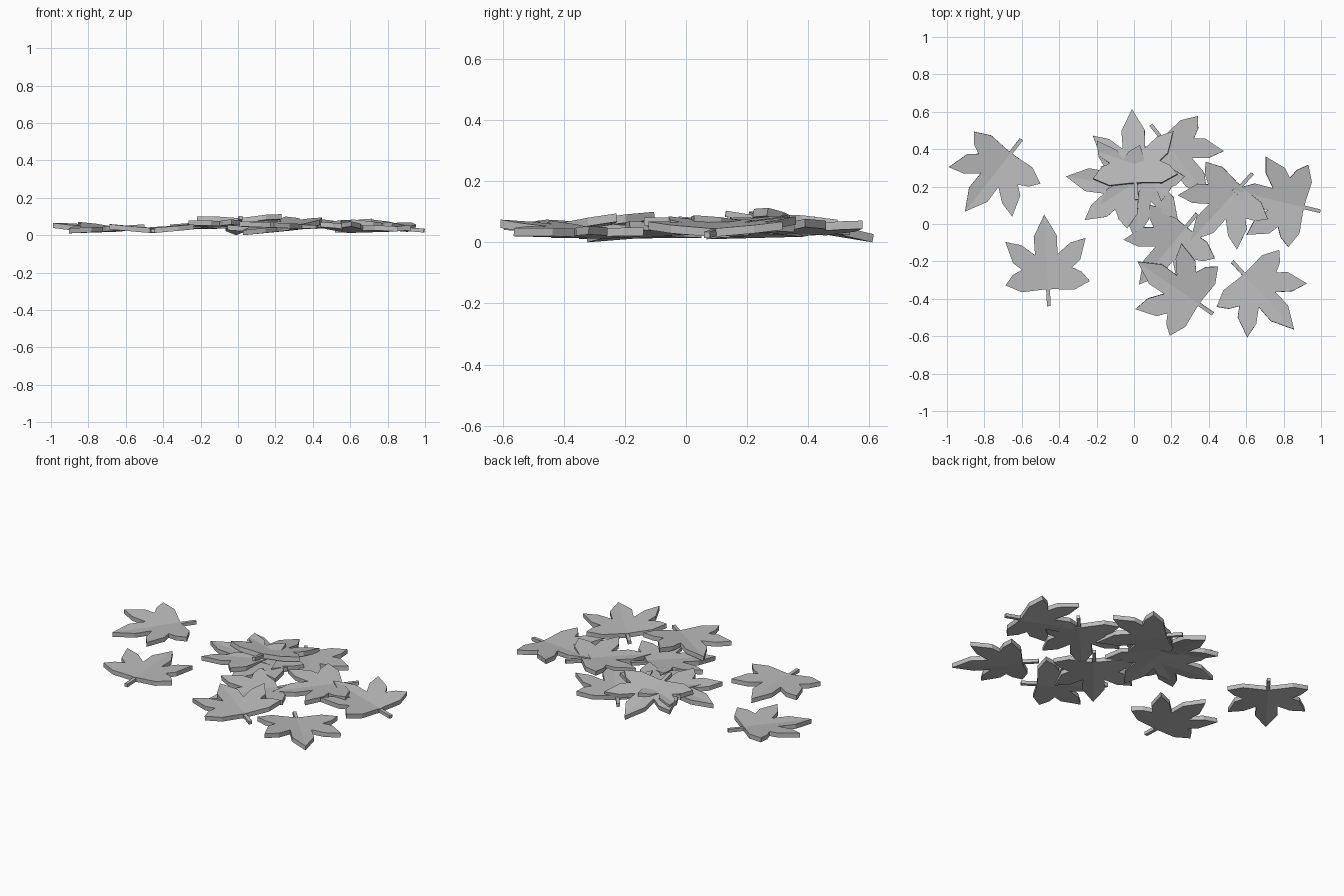
import bpy, bmesh
from mathutils import Matrix, Vector

cube = bpy.data.objects.get("Cube")
if cube:
    bpy.data.objects.remove(cube)

mat = bpy.data.materials.new("leaf_grey")
mat.use_nodes = True
grey = (0.5, 0.5, 0.5, 1)
mat.diffuse_color = grey
mat.node_tree.nodes["Principled BSDF"].inputs["Base Color"].default_value = grey

THICK = 0.027
FOLD = 0.09        # rise of each half away from the midrib
LENGTH = 0.40      # base to tip
STEM = 0.09

# Right half of the five-lobed outline, from base to tip
HALF = [(0, 0), (0.03, 0.0), (0.14, -0.008), (0.226, 0.033), (0.185, 0.085),
        (0.134, 0.112), (0.18, 0.15), (0.215, 0.265), (0.13, 0.243),
        (0.06, 0.186), (0.062, 0.285), (0, LENGTH)]


def leaf_mesh():
    bm = bmesh.new()
    # Two folded halves sharing the midrib
    base, tip = bm.verts.new((0, 0, 0)), bm.verts.new((0, LENGTH, 0))
    for side in (1, -1):
        edge = [bm.verts.new((side * x, y, FOLD * x)) for x, y in HALF[1:-1]]
        loop = [base] + edge + [tip]
        bm.faces.new(loop if side == 1 else loop[::-1])
    # Thickness
    result = bmesh.ops.extrude_face_region(bm, geom=bm.faces[:])
    top = [v for v in result["geom"] if isinstance(v, bmesh.types.BMVert)]
    bmesh.ops.translate(bm, verts=top, vec=(0, 0, THICK))
    # Stem
    box = bmesh.ops.create_cube(bm, size=1)["verts"]
    for v in box:
        v.co = (v.co.x * 0.02, (v.co.y - 0.5) * STEM + 0.01 * (v.co.y + 0.5),
                (v.co.z + 0.5) * 0.02 + 0.004)
    bmesh.ops.recalc_face_normals(bm, faces=bm.faces[:])
    mesh = bpy.data.meshes.new("leaf")
    bm.to_mesh(mesh)
    bm.free()
    mesh.materials.append(mat)
    return mesh


# Tip, stem end, sideways slope
LEAVES = {
    "front_left_leaf": ((-0.48, 0.05, 0.015), (-0.455, -0.44, 0.01), 0),
    "back_left_leaf": ((-0.904, 0.067, 0.01), (-0.605, 0.45, 0.02), 0.03),
    "top_leaf": ((-0.01, 0.61, 0.0), (0.015, 0.125, 0.08), 0.03),
    "middle_left_leaf": ((-0.364, 0.254, 0.03), (0.123, 0.18, 0.04), 0),
    "middle_leaf": ((0.005, -0.083, 0.02), (0.06, 0.40, 0.04), 0),
    "back_right_leaf": ((0.398, 0.149, 0.035), (0.09, 0.53, 0.02), 0),
    "middle_right_leaf": ((0.302, -0.09, 0.03), (0.63, 0.267, 0.045), 0),
    "far_right_leaf": ((0.52, 0.184, 0.05), (1.0, 0.067, 0.01), 0),
    "buried_leaf": ((0.027, -0.323, 0.0), (0.337, 0.056, 0.03), 0),
    "front_right_leaf": ((0.855, -0.564, 0.02), (0.524, -0.2, 0.01), 0.05),
    "front_leaf": ((0.02, -0.2, 0.045), (0.428, -0.484, 0.03), 0.06),
}

mesh = leaf_mesh()
for name, (tip, stem, slope) in LEAVES.items():
    tip, stem = Vector(tip), Vector(stem)
    along = (tip - stem).normalized()
    across = along.cross(Vector((0, 0, 1))).normalized()
    across = (across + Vector((0, 0, slope))).normalized()
    up = across.cross(along).normalized()
    across = along.cross(up)
    origin = tip - along * LENGTH
    obj = bpy.data.objects.new(name, mesh)
    bpy.context.collection.objects.link(obj)
    obj.matrix_world = Matrix.Translation(origin) @ Matrix(
        (across, along, up)).transposed().to_4x4()
